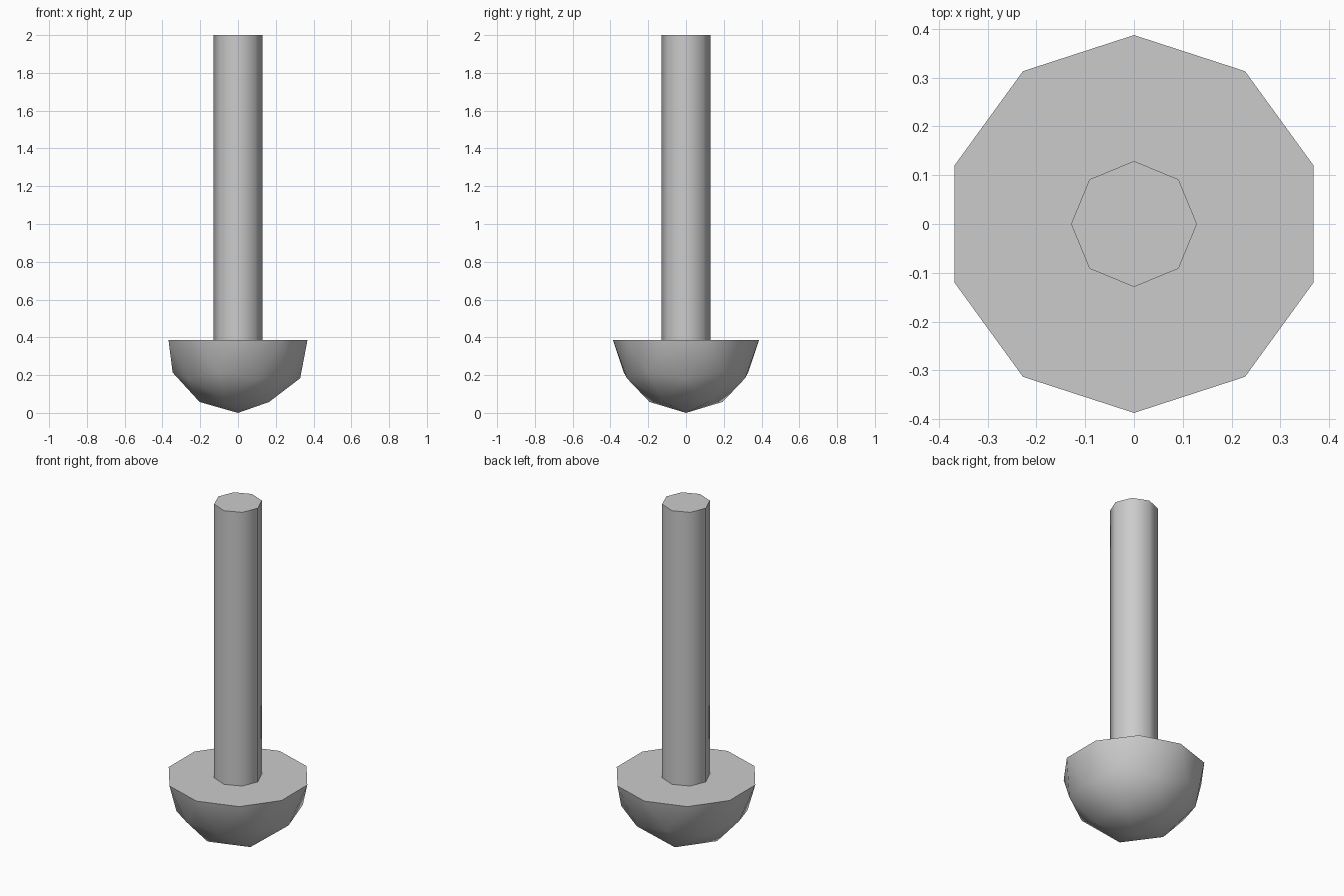
import bpy, bmesh, math

if "Cube" in bpy.data.objects:
    bpy.data.objects.remove(bpy.data.objects["Cube"])

R = 0.387        # head radius, also the height of its flat top
STEM_R = 0.129
TOP = 2.0


def finish(name, bm):
    bmesh.ops.recalc_face_normals(bm, faces=bm.faces)
    mesh = bpy.data.meshes.new(name)
    bm.to_mesh(mesh)
    bm.free()
    obj = bpy.data.objects.new(name, mesh)
    bpy.context.collection.objects.link(obj)
    bpy.ops.object.select_all(action='DESELECT')
    obj.select_set(True)
    bpy.context.view_layer.objects.active = obj
    bpy.ops.object.shade_smooth_by_angle(angle=math.radians(50))
    return obj


# Head: lower half of a low-poly icosphere, closed with a flat ten-sided top
bm = bmesh.new()
bmesh.ops.create_icosphere(bm, subdivisions=2, radius=R)
upper = [v for v in bm.verts if v.co.z > 0.01]
bmesh.ops.delete(bm, geom=upper, context='VERTS')
rim = [e for e in bm.edges if e.is_boundary]
bmesh.ops.contextual_create(bm, geom=rim)
bmesh.ops.translate(bm, verts=bm.verts, vec=(0, 0, R))
finish("rounded_head", bm)

# Stem: eight-sided rod standing on the flat top, corners on the axes
bm = bmesh.new()
bmesh.ops.create_cone(bm, cap_ends=True, segments=8, radius1=STEM_R,
                      radius2=STEM_R, depth=TOP - R)
bmesh.ops.translate(bm, verts=bm.verts, vec=(0, 0, (TOP + R) / 2))
finish("stem", bm)
